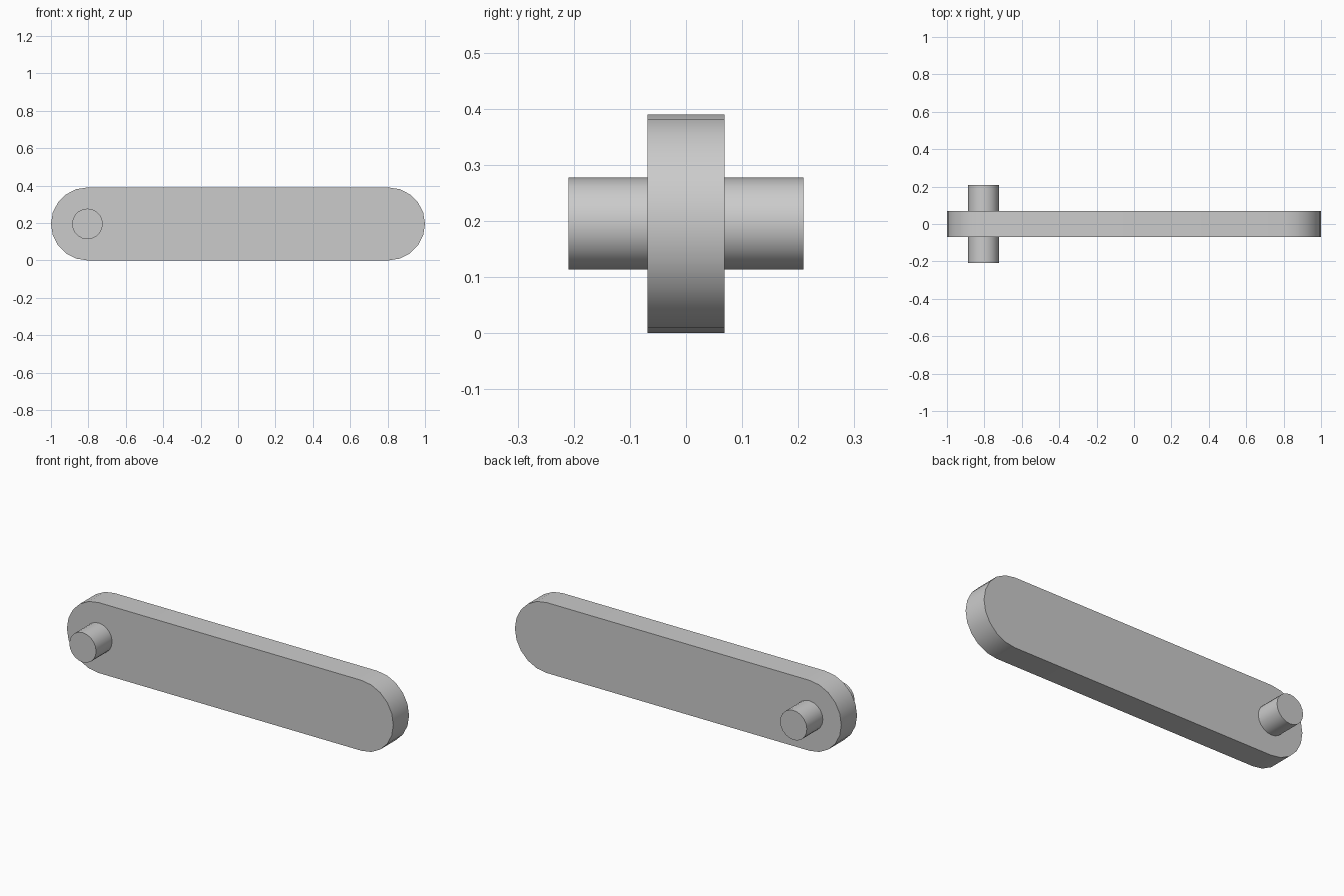
import bpy, bmesh, math

cube = bpy.data.objects.get("Cube")
if cube:
    bpy.data.objects.remove(cube, do_unlink=True)

END_RADIUS = 0.195
END_X = 1 - END_RADIUS
STEPS = 10  # segments per half circle

grey = bpy.data.materials.new("plain grey")
grey.use_nodes = True
colour = (0.6, 0.6, 0.6, 1)
grey.diffuse_color = colour
grey.node_tree.nodes["Principled BSDF"].inputs["Base Color"].default_value = colour


def arc(cx, radius, start, steps):
    """Points of a half circle in the x-z plane, counted from a start angle."""
    return [(cx + radius * math.cos(start + math.pi * i / steps),
             END_RADIUS + radius * math.sin(start + math.pi * i / steps))
            for i in range(steps + 1)]


def extrude_profile(name, points, half_depth):
    """Closed prism along y from an x-z outline."""
    bm = bmesh.new()
    face = bm.faces.new([bm.verts.new((x, -half_depth, z)) for x, z in points])
    moved = bmesh.ops.extrude_face_region(bm, geom=[face], use_keep_orig=True)["geom"]
    verts = [v for v in moved if isinstance(v, bmesh.types.BMVert)]
    bmesh.ops.translate(bm, verts=verts, vec=(0, 2 * half_depth, 0))
    bmesh.ops.recalc_face_normals(bm, faces=bm.faces[:])
    mesh = bpy.data.meshes.new(name)
    bm.to_mesh(mesh)
    bm.free()
    mesh.materials.append(grey)
    obj = bpy.data.objects.new(name, mesh)
    bpy.context.collection.objects.link(obj)
    bpy.ops.object.select_all(action="DESELECT")
    obj.select_set(True)
    bpy.context.view_layer.objects.active = obj
    bpy.ops.object.shade_smooth_by_angle(angle=math.radians(30))
    return obj


# Flat arm with rounded ends
extrude_profile("arm_plate",
                arc(END_X, END_RADIUS, -math.pi / 2, STEPS)
                + arc(-END_X, END_RADIUS, math.pi / 2, STEPS), 0.069)

# Round pin through one end
circle = arc(-END_X, 0.082, 0, STEPS)[:-1] + arc(-END_X, 0.082, math.pi, STEPS)[:-1]
extrude_profile("pivot_pin", circle, 0.209)
